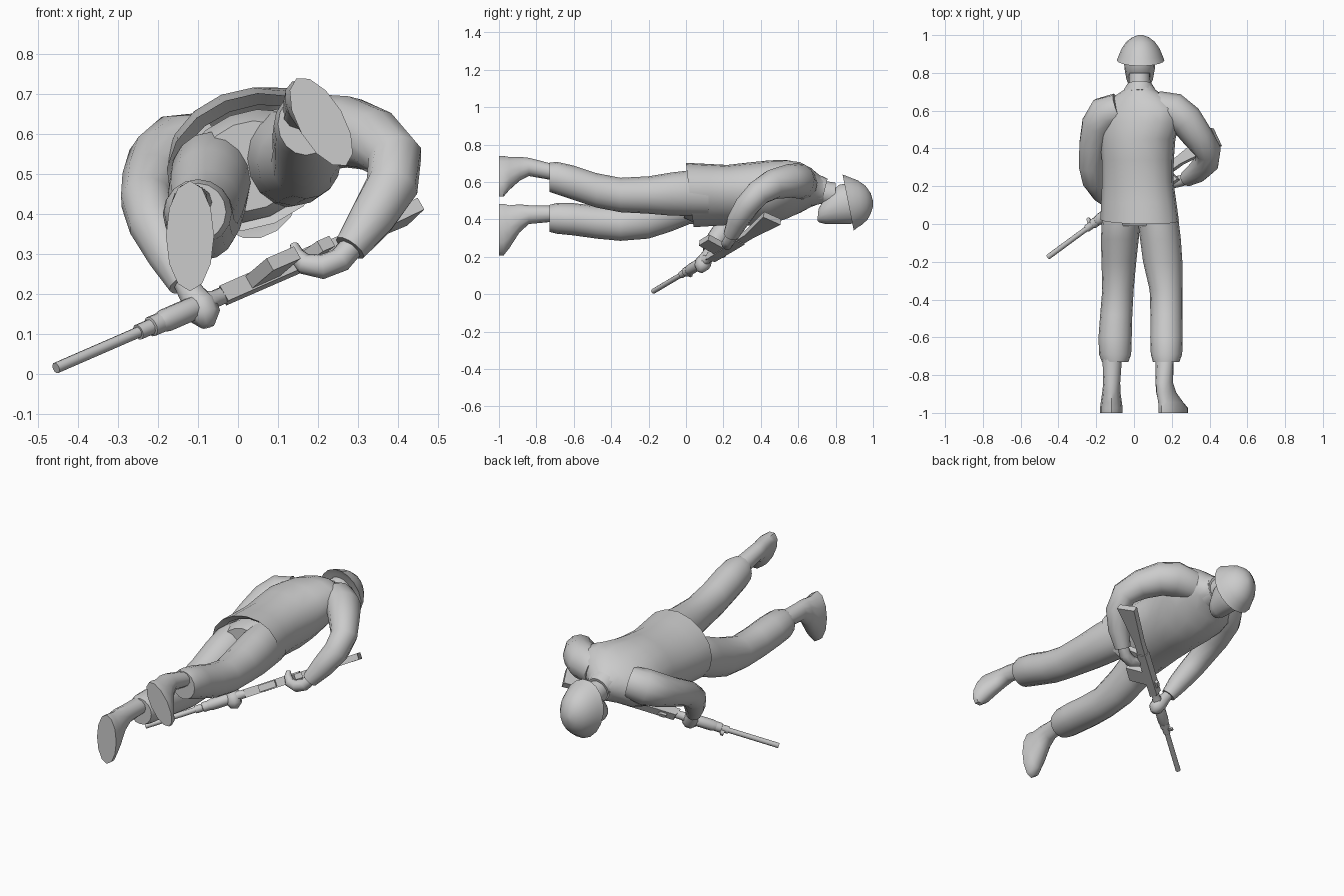
import bpy, bmesh, math
from mathutils import Vector, Matrix

grey = bpy.data.materials.new("plain_grey")
grey.diffuse_color = (0.6, 0.6, 0.6, 1)


def finish(name, bm, angle=40):
    bmesh.ops.recalc_face_normals(bm, faces=bm.faces)
    me = bpy.data.meshes.new(name)
    bm.to_mesh(me)
    bm.free()
    me.materials.append(grey)
    for p in me.polygons:
        p.use_smooth = True
    me.set_sharp_from_angle(angle=math.radians(angle))
    ob = bpy.data.objects.new(name, me)
    bpy.context.collection.objects.link(ob)
    return ob


def skin(name, rings, caps=(True, True), angle=40):
    """Join rings of points into one surface."""
    bm = bmesh.new()
    vs = [[bm.verts.new(p) for p in r] for r in rings]
    n = len(rings[0])
    for r, s in zip(vs, vs[1:]):
        for i in range(n):
            bm.faces.new((r[i], r[(i + 1) % n], s[(i + 1) % n], s[i]))
    if caps[0]:
        bm.faces.new(vs[0])
    if caps[1]:
        bm.faces.new(vs[-1])
    return finish(name, bm, angle)


def loft(name, rows, n=16, caps=(True, True), angle=50):
    """Rows: x, y, z, half width, half depth, tilt, slope of y with z."""
    rings = []
    for row in rows:
        x, y, z, a, b, tilt, slope = (list(row) + [0, 0])[:7]
        c, s = math.cos(math.radians(tilt)), math.sin(math.radians(tilt))
        ring = []
        for i in range(n):
            t = 2 * math.pi * i / n
            u, v = a * math.cos(t), b * math.sin(t)
            dz = u * s + v * c
            ring.append(Vector((x + u * c - v * s, y + slope * dz, z + dz)))
        rings.append(ring)
    return skin(name, rings, caps, angle)


def tube(name, pts, n=12, angle=60):
    """Rows: x, y, z, radius, swept along the path."""
    ps = [Vector(p[:3]) for p in pts]
    rings = []
    for i, p in enumerate(ps):
        t = (ps[min(i + 1, len(ps) - 1)] - ps[max(i - 1, 0)]).normalized()
        u = t.cross(Vector((0.3, 0.5, -0.8))).normalized()
        v = t.cross(u)
        rings.append([p + pts[i][3] * (u * math.cos(k * 2 * math.pi / n) + v * math.sin(k * 2 * math.pi / n))
                      for k in range(n)])
    return skin(name, rings, angle=angle)


# Jacket with open hem
T = 22
loft("jacket", [
    (.03, .05, .53, .19, .135, T, -.1), (.03, .02, .53, .215, .165, T, -.12),
    (.025, .12, .53, .205, .16, T, -.05), (.02, .22, .53, .195, .155, T),
    (.02, .34, .535, .195, .165, T), (.02, .45, .545, .205, .165, T),
    (.03, .54, .56, .225, .145, T), (.03, .61, .57, .215, .12, T),
    (.03, .67, .57, .15, .095, T), (.03, .71, .56, .085, .078, T),
    (.03, .735, .555, .07, .068, T)], caps=(False, True))
loft("collar", [(.03, .69, .555, .085, .085, 10, .25), (.03, .74, .55, .066, .068, 10, .25)])

# Trousers
loft("trouser_seat", [(.03, .16, .52, .17, .13, T), (.03, .05, .52, .18, .135, T), (.03, -.01, .52, .13, .11, T)])
loft("left_trouser", [
    (-.05, .12, .49, .1, .12), (-.068, .02, .49, .102, .115), (-.075, -.08, .45, .1, .115),
    (-.08, -.2, .405, .092, .108), (-.085, -.35, .375, .083, .09), (-.094, -.48, .385, .085, .088),
    (-.1, -.6, .4, .088, .086), (-.1, -.69, .405, .085, .082), (-.1, -.73, .405, .07, .072)])
loft("right_trouser", [
    (.11, .12, .54, .11, .125), (.128, .02, .54, .108, .122), (.14, -.08, .535, .108, .115),
    (.152, -.2, .53, .104, .1), (.17, -.35, .53, .087, .092), (.172, -.48, .555, .085, .092),
    (.172, -.6, .595, .086, .092), (.172, -.69, .62, .083, .087), (.17, -.73, .625, .07, .078)])

# Boots
loft("left_boot", [
    (-.115, -.7, .43, .052, .042), (-.118, -.84, .425, .045, .05), (-.12, -.89, .405, .048, .075),
    (-.12, -.945, .36, .056, .115), (-.12, -.975, .345, .06, .138), (-.12, -1, .345, .06, .138)], n=12)
loft("right_boot", [
    (.162, -.7, .65, .052, .042, 20), (.16, -.84, .68, .045, .05, 30), (.17, -.89, .67, .047, .07, 30),
    (.195, -.945, .645, .054, .1, 30), (.208, -.975, .63, .057, .125, 30),
    (.208, -1, .63, .057, .125, 30)], n=12)

# Sleeves
tube("left_sleeve", [
    (-.08, .61, .57, .085), (-.15, .585, .555, .097), (-.19, .52, .525, .09), (-.215, .42, .48, .077),
    (-.228, .31, .435, .066), (-.21, .23, .375, .064), (-.17, .165, .295, .055), (-.135, .125, .225, .04)])
tube("right_sleeve", [
    (.12, .62, .59, .085), (.21, .6, .605, .095), (.275, .55, .605, .09), (.34, .46, .585, .08),
    (.392, .385, .54, .07), (.385, .325, .47, .066), (.335, .275, .39, .058), (.28, .24, .315, .042)])

# Hands
tube("left_hand", [
    (-.135, .125, .23, .028), (-.115, .11, .2, .034), (-.095, .093, .17, .044),
    (-.082, .083, .145, .04), (-.075, .075, .12, .018)], n=8)
tube("right_hand", [
    (.29, .25, .325, .03), (.255, .23, .285, .032), (.21, .22, .268, .032),
    (.165, .225, .275, .026), (.145, .24, .3, .02), (.14, .25, .325, .01)], n=8)

# Neck, head and helmet
loft("neck", [(.03, .69, .555, .058, .06), (.03, .8, .53, .055, .065)])
loft("head", [
    (.03, .705, .425, .03, .03, 0, .1), (.03, .725, .445, .052, .062, 0, .2), (.03, .765, .465, .07, .09, 0, .2),
    (.03, .82, .48, .08, .105), (.03, .88, .485, .085, .11), (.03, .93, .485, .07, .09)])
loft("helmet", [
    (.035, .875, .49, .105, .125, 0, -.2), (.035, .867, .49, .126, .152, 0, -.2),
    (.035, .895, .49, .115, .137, 0, -.15), (.035, .93, .49, .1, .12, 0, -.1),
    (.035, .965, .488, .075, .092, 0, -.05), (.035, .988, .485, .045, .055),
    (.035, 1, .483, .012, .015)], n=18)

# Rifle frame: local x runs from muzzle to butt, local z towards the sights
origin = Vector((-.455, -.175, .015))
X = Vector((.885, .65, .385)).normalized()
Z = -Vector((.43, -.81, .39))
Z = (Z - X * Z.dot(X)).normalized()
Y = Z.cross(X)
frame = Matrix.Translation(origin) @ Matrix((X, Y, Z)).transposed().to_4x4()


def gun_round(name, rows, n=10):
    """Rows: distance from the muzzle, radius."""
    skin(name, [[frame @ Vector((t, r * math.cos(k * 2 * math.pi / n), r * math.sin(k * 2 * math.pi / n)))
                 for k in range(n)] for t, r in rows])


def gun_plate(name, profile, width):
    """Side profile of the rifle in local x and z, given a width."""
    skin(name, [[frame @ Vector((x, s * width / 2, z)) for x, z in profile] for s in (-1, 1)])


gun_round("barrel", [(0, .014), (.32, .014)])
gun_round("barrel_band", [(.27, .02), (.31, .02), (.312, .026), (.34, .026)])
gun_round("handguard", [(.335, .024), (.36, .03), (.5, .03), (.52, .022), (.58, .022)])
gun_plate("front_sight", [(.285, 0), (.32, 0), (.31, .045), (.295, .045)], .012)
gun_plate("receiver", [(.54, -.022), (.84, -.028), (.84, .026), (.56, .026)], .044)
gun_plate("rear_sight", [(.6, .02), (.65, .02), (.64, .04), (.61, .04)], .02)
gun_plate("magazine", [(.62, -.01), (.71, -.01), (.72, -.13), (.63, -.13)], .035)
gun_plate("pistol_grip", [(.79, -.01), (.84, -.01), (.86, -.085), (.82, -.085)], .03)
gun_plate("stock", [(.82, -.024), (.92, -.025), (1.16, -.07), (1.165, .038), (.92, .022), (.82, .022)], .034)
